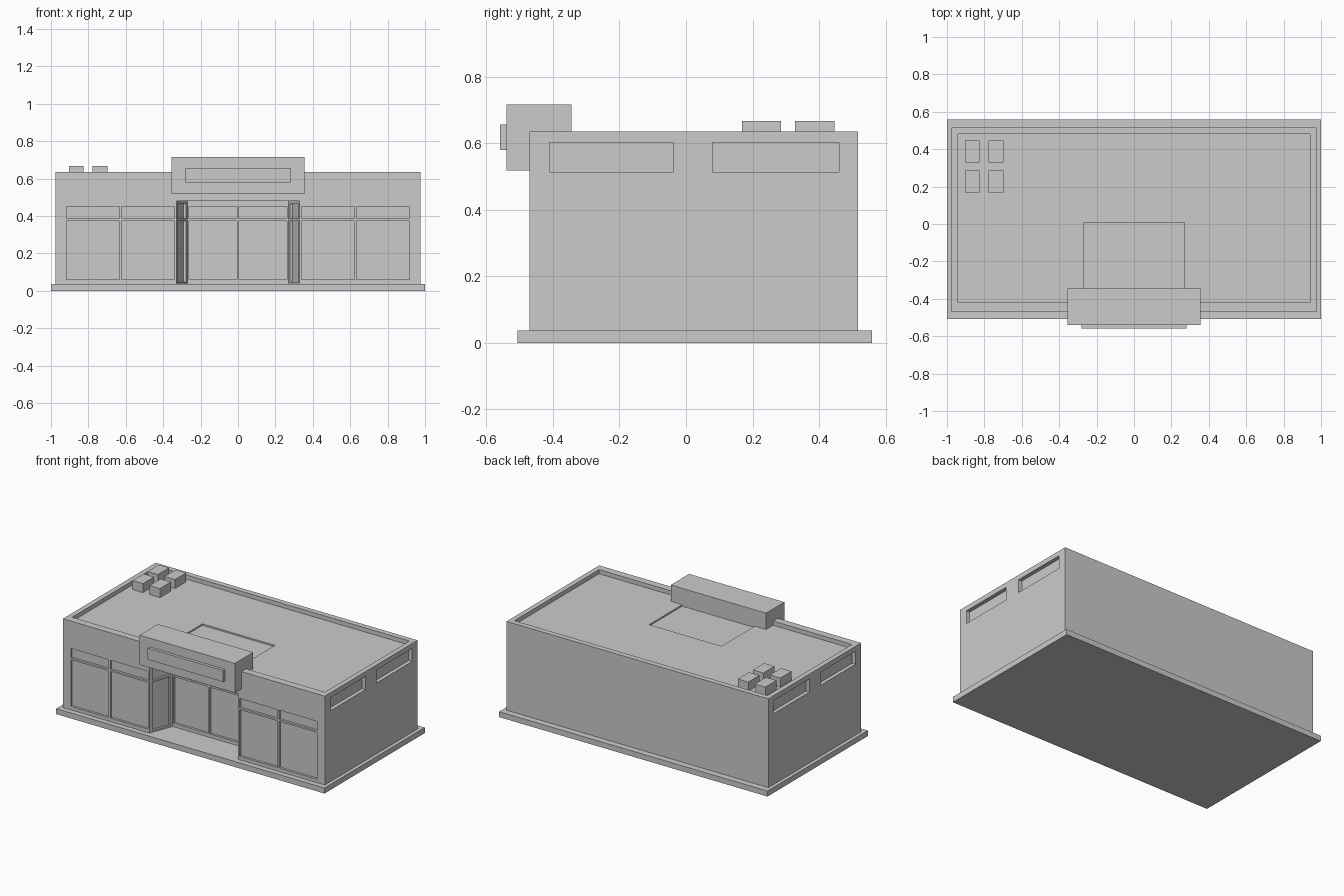
import bpy, math
from mathutils import Matrix

if "Cube" in bpy.data.objects:
    bpy.data.objects.remove(bpy.data.objects["Cube"])


def mesh_object(name, verts, faces):
    me = bpy.data.meshes.new(name)
    me.from_pydata(verts, [], faces)
    me.update()
    ob = bpy.data.objects.new(name, me)
    bpy.context.collection.objects.link(ob)
    return ob


def prism(name, outline, z0, z1):
    # outline runs counter-clockwise seen from above
    n = len(outline)
    verts = [(x, y, z) for z in (z0, z1) for x, y in outline]
    faces = [tuple(reversed(range(n))), tuple(range(n, 2 * n))]
    faces += [(i, (i + 1) % n, n + (i + 1) % n, n + i) for i in range(n)]
    return mesh_object(name, verts, faces)


def box(name, x0, x1, y0, y1, z0, z1):
    return prism(name, [(x0, y0), (x1, y0), (x1, y1), (x0, y1)], z0, z1)


def carve(target, cutters):
    for c in cutters:
        c.hide_render = True
        mod = target.modifiers.new("cut", 'BOOLEAN')
        mod.operation = 'DIFFERENCE'
        mod.solver = 'EXACT'
        mod.object = c
        bpy.context.view_layer.objects.active = target
        bpy.ops.object.modifier_apply(modifier=mod.name)
        bpy.data.objects.remove(c)


FRONT, BACK, TOP = -0.47, 0.517, 0.635
ROOF, DOOR_Y, BAR = 0.607, -0.31, 0.006
INSET = 0.015

# Base slab and main block
box("base_slab", -1, 1, -0.507, 0.56, 0, 0.037)
body = box("building", -0.976, 0.976, FRONT, BACK, 0.037, TOP)

# Roof well, then shallow roof panel
cuts = [box("roof_cut", -0.942, 0.942, -0.42, 0.48, ROOF, 0.8),
        box("roof_panel_cut", -0.27, 0.27, -0.40, 0.007, ROOF - 0.01, 0.7)]

# Tapered entrance recess
cuts.append(prism("entrance_cut", [(-0.33, -0.6), (0.33, -0.6), (0.33, FRONT),
                                   (0.27, DOOR_Y), (-0.27, DOOR_Y), (-0.33, FRONT)], 0, 0.48))


def panes(x0, x1, z0, z1, y):
    # four inset panes separated by a mullion and a transom
    xm, zm = (x0 + x1) / 2, 0.38
    return [box("pane_cut", a, b, y - 0.02, y + INSET, c, d)
            for a, b in ((x0, xm - BAR), (xm + BAR, x1))
            for c, d in ((z0, zm - BAR), (zm + BAR, z1))]


# Shop windows and doors
for x0, x1, y in ((-0.917, -0.34, FRONT), (0.34, 0.917, FRONT), (-0.263, 0.263, DOOR_Y)):
    cuts += panes(x0, x1, 0.06, 0.45, y)

for s in (-1, 1):
    # Slanted entrance side panes
    for z0, z1 in ((0.048, 0.374), (0.386, 0.465)):
        c = box("side_pane_cut", -0.065, 0.065, -INSET, INSET, z0, z1)
        c.data.transform(Matrix.Translation((s * 0.30, (FRONT + DOOR_Y) / 2, 0))
                         @ Matrix.Rotation(math.atan2(0.16, -s * 0.06), 4, 'Z'))
        cuts.append(c)
    # High slot windows on the ends
    for y0, y1 in ((-0.41, -0.037), (0.08, 0.46)):
        xs = sorted((s * 0.95, s * 1.1))
        cuts.append(box("slot_cut", xs[0], xs[1], y0, y1, 0.514, 0.602))

carve(body, cuts)

# Sign box with raised blank panel
box("sign_box", -0.355, 0.355, -0.54, -0.345, 0.518, 0.717)
box("sign_panel", -0.282, 0.282, -0.56, -0.535, 0.58, 0.657)

# Roof units
for x in (-0.865, -0.738):
    for y in (0.227, 0.387):
        box("roof_unit", x - 0.039, x + 0.039, y - 0.059, y + 0.059, ROOF - 0.005, 0.668)
